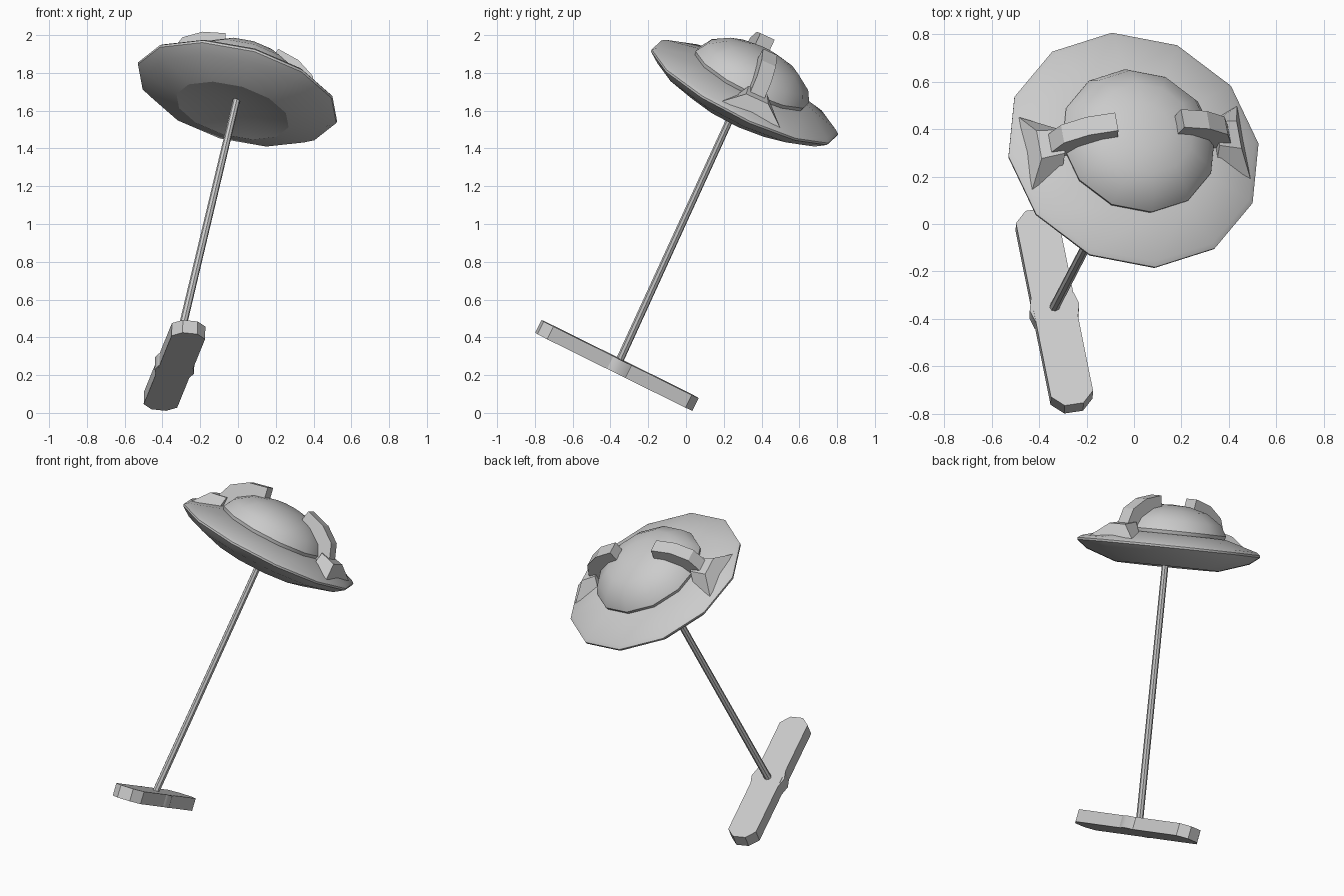
import bpy, bmesh, math
from mathutils import Vector, Matrix

if "Cube" in bpy.data.objects:
    bpy.data.objects.remove(bpy.data.objects["Cube"])


def frame(origin, z, side):
    # Local axes: z along the part's axis, x as close as possible to side
    z = z.normalized()
    y = z.cross(side).normalized()
    m = Matrix((y.cross(z), y, z)).transposed().to_4x4()
    m.translation = origin
    return m


SIDE = Vector((0.958, 0.048, -0.284))
DISH = frame(Vector((-0.002, 0.312, 1.70)), Vector((0.235, 0.437, 0.868)), SIDE)
BASE = frame(Vector((-0.335, -0.349, 0.285)), Vector((0.025, 0.447, 0.893)),
             Vector((0.98, 0.145, -0.106)))


def finish(bm, name, matrix, smooth=None):
    bmesh.ops.recalc_face_normals(bm, faces=bm.faces)
    me = bpy.data.meshes.new(name)
    bm.to_mesh(me)
    bm.free()
    ob = bpy.data.objects.new(name, me)
    bpy.context.collection.objects.link(ob)
    ob.matrix_world = matrix
    if smooth:
        bpy.ops.object.select_all(action='DESELECT')
        ob.select_set(True)
        bpy.context.view_layer.objects.active = ob
        bpy.ops.object.shade_smooth_by_angle(angle=math.radians(smooth))
    return ob


def revolve(name, profile, matrix, sides=12, smooth=30):
    bm = bmesh.new()
    vs = [bm.verts.new((r, 0, h)) for r, h in profile]
    es = [bm.edges.new(p) for p in zip(vs, vs[1:])]
    bmesh.ops.spin(bm, geom=vs + es, cent=(0, 0, 0), axis=(0, 0, 1),
                   angle=2 * math.pi, steps=sides)
    bmesh.ops.remove_doubles(bm, verts=bm.verts, dist=1e-4)
    return finish(bm, name, matrix, smooth)


def loft(bm, rings):
    # Closed solid through equal-sized rings of points
    rows = [[bm.verts.new(p) for p in ring] for ring in rings]
    n = len(rows[0])
    for a, b in zip(rows, rows[1:]):
        for i in range(n):
            j = (i + 1) % n
            bm.faces.new((a[i], a[j], b[j], b[i]))
    bm.faces.new(rows[0])
    bm.faces.new(rows[-1])


# Dish with a shallow hollow underside
revolve("dish", [(0, -0.05), (0.31, -0.115), (0.49, -0.055), (0.548, -0.012),
                 (0.55, 0.0), (0.53, 0.015), (0.34, 0.07), (0, 0.075)], DISH)

# Faceted dome on the dish
revolve("dome", [(0.325, 0.06), (0.335, 0.09), (0.30, 0.15), (0.21, 0.21),
                 (0.10, 0.24), (0, 0.245)], DISH, smooth=40)

# Two curved clamps gripping the dome, with flared feet
arc = [((0.13, 0.215), (0.145, 0.29)), ((0.24, 0.18), (0.265, 0.26)),
       ((0.30, 0.13), (0.36, 0.195)), ((0.32, 0.05), (0.41, 0.07))]
for name, s in (("right", 1), ("left", -1)):
    bm = bmesh.new()
    w = 0.042
    loft(bm, [[(s * a[0], -w, a[1]), (s * a[0], w, a[1]),
               (s * b[0], w, b[1]), (s * b[0], -w, b[1])] for a, b in arc])
    finish(bm, name + "_clamp", DISH)

    bm = bmesh.new()
    loft(bm, [[(s * 0.34, -0.09, 0.05), (s * 0.48, -0.17, 0.02),
               (s * 0.48, 0.17, 0.02), (s * 0.34, 0.09, 0.05)],
              [(s * 0.34, -0.055, 0.12), (s * 0.44, -0.065, 0.10),
               (s * 0.44, 0.065, 0.10), (s * 0.34, 0.055, 0.12)]])
    finish(bm, name + "_clamp_foot", DISH)

# Long plank base with clipped corners
bm = bmesh.new()
W, L, C = 0.09, 0.465, 0.05
outline = [(W, -L + C), (W, L - C), (W - C, L), (-W + C, L),
           (-W, L - C), (-W, -L + C), (-W + C, -L), (W - C, -L)]
loft(bm, [[(x, y, h) for x, y in outline] for h in (-0.075, 0)])
finish(bm, "base_plank", BASE)

# Round hub bulging from the middle of the base
revolve("base_hub", [(0, -0.074), (0.106, -0.074), (0.106, -0.001), (0, -0.001)], BASE)

# Slim pole from base to dish
foot, head = Vector((-0.338, -0.355, 0.27)), Vector((0.0, 0.295, 1.69))
length = (head - foot).length
revolve("pole", [(0, 0), (0.021, 0), (0.019, length), (0, length)],
        frame(foot, head - foot, SIDE), sides=8)
